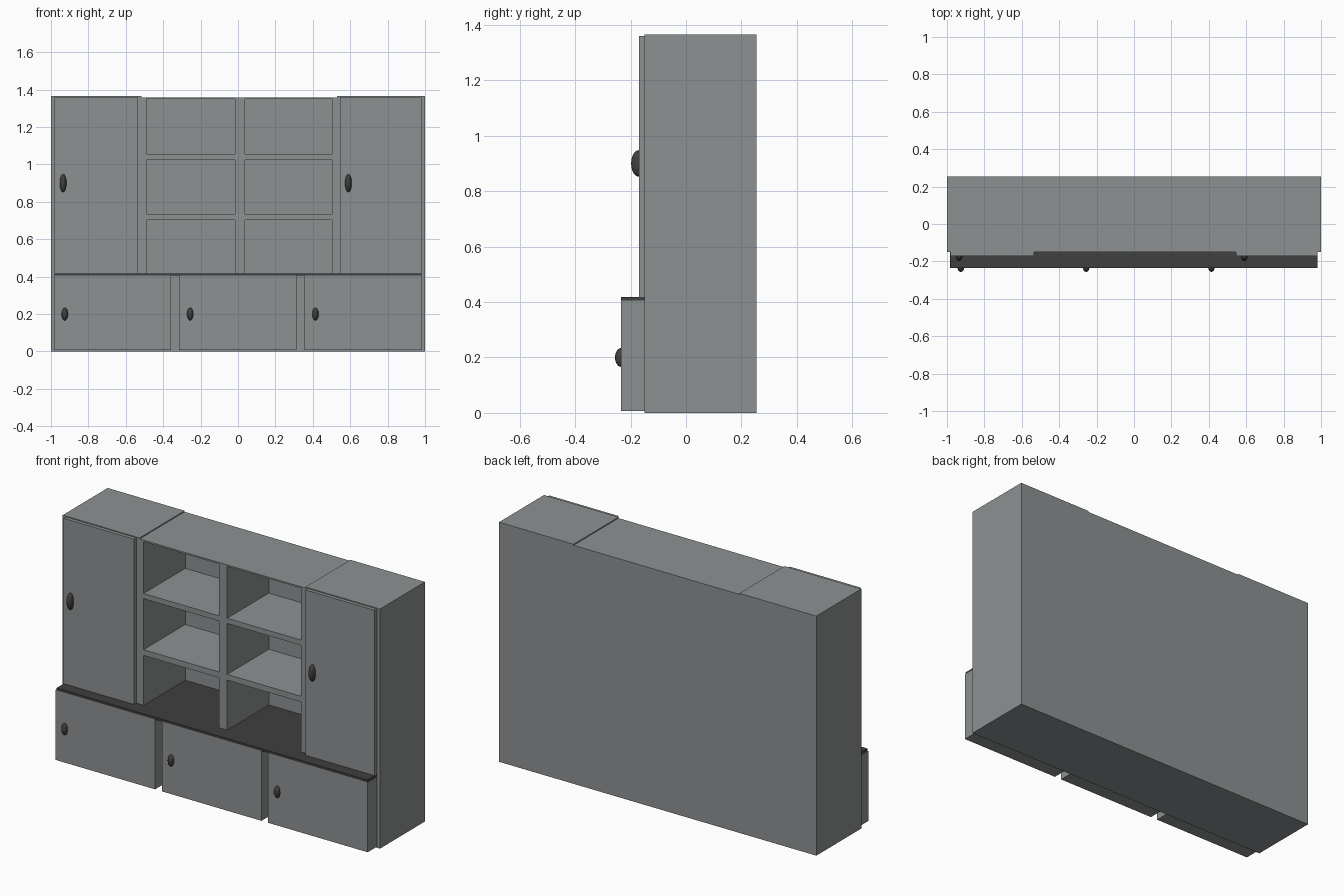
import bpy
import bmesh
from mathutils import Matrix, Vector

cube = bpy.data.objects.get("Cube")
if cube:
    bpy.data.objects.remove(cube, do_unlink=True)


def material(name, colour):
    mat = bpy.data.materials.new(name)
    mat.use_nodes = True
    mat.diffuse_color = colour
    mat.node_tree.nodes["Principled BSDF"].inputs["Base Color"].default_value = colour
    return mat


GREY = material("cool grey", (0.27, 0.285, 0.29, 1))
DARK = material("charcoal", (0.05, 0.05, 0.05, 1))


def finish(name, bm, mat):
    bmesh.ops.recalc_face_normals(bm, faces=bm.faces)
    mesh = bpy.data.meshes.new(name)
    bm.to_mesh(mesh)
    bm.free()
    mesh.materials.append(mat)
    obj = bpy.data.objects.new(name, mesh)
    bpy.context.collection.objects.link(obj)
    return obj


def box(name, x, y, z, mat):
    """Box from (low, high) pairs on each axis."""
    low, high = Vector((x[0], y[0], z[0])), Vector((x[1], y[1], z[1]))
    bm = bmesh.new()
    bmesh.ops.create_cube(bm, size=1, matrix=Matrix.LocRotScale(
        (low + high) / 2, None, high - low))
    return finish(name, bm, mat)


def knob(name, x, y, z, radii):
    bm = bmesh.new()
    bmesh.ops.create_uvsphere(bm, u_segments=20, v_segments=12, radius=1,
                              matrix=Matrix.LocRotScale((x, y, z), None, radii))
    obj = finish(name, bm, DARK)
    obj.data.shade_smooth()


FRONT, BACK = -0.15, 0.255
UPPER_DOOR, LOWER_DOOR = -0.17, -0.235
TOP, MID_TOP, COUNTER = 1.365, 1.359, 0.418

# Carcass: front outline with a slightly lower middle bay, extruded to the back
outline = [(-1, 0), (1, 0), (1, TOP), (0.53, TOP), (0.53, MID_TOP),
           (-0.515, MID_TOP), (-0.515, TOP), (-1, TOP)]
bm = bmesh.new()
face = bm.faces.new([bm.verts.new((x, FRONT, z)) for x, z in outline])
sides = bmesh.ops.extrude_face_region(bm, geom=[face])
bmesh.ops.translate(bm, vec=(0, BACK - FRONT, 0),
                    verts=[v for v in sides["geom"] if isinstance(v, bmesh.types.BMVert)])
if not any(f is face for f in bm.faces):
    bm.faces.new([v for v in face.verts])
carcass = finish("cabinet_carcass", bm, GREY)

# Open cubbies cut into the middle bay
BAYS = [(-0.49, -0.015), (0.037, 0.503)]
ROWS = [(0.405, 0.702), (0.735, 1.025), (1.055, 1.35)]
for bay in BAYS:
    for row in ROWS:
        cutter = box("cubby_cutter", bay, (FRONT - 0.1, 0.225), row, GREY)
        cutter.hide_render = True
        cut = carcass.modifiers.new("cubby", "BOOLEAN")
        cut.operation = "DIFFERENCE"
        cut.solver = "EXACT"
        cut.object = cutter
        bpy.context.view_layer.objects.active = carcass
        bpy.ops.object.modifier_apply(modifier=cut.name)
        bpy.data.objects.remove(cutter, do_unlink=True)

# Dark counter ledge, continued as the floor of the lowest cubbies
box("counter_ledge", (-0.98, 0.98), (LOWER_DOOR, FRONT), (0.405, COUNTER), DARK)
for side, bay in zip(("right", "left"), BAYS):
    box(f"cubby_floor_{side}", bay, (FRONT, 0.225), (0.405, COUNTER), DARK)

# Tall upper doors
for side, x, knob_x in (("right", (-0.98, -0.535), -0.935), ("left", (0.545, 0.98), 0.59)):
    box(f"upper_door_{side}", x, (UPPER_DOOR, FRONT), (COUNTER, 1.36), GREY)
    knob(f"upper_knob_{side}", knob_x, UPPER_DOOR, 0.9, (0.018, 0.028, 0.048))

# Deep lower doors
for side, x in (("right", -0.985), ("middle", -0.315), ("left", 0.355)):
    box(f"lower_door_{side}", (x, x + 0.627), (LOWER_DOOR, FRONT), (0.007, 0.405), GREY)
    knob(f"lower_knob_{side}", x + 0.059, LOWER_DOOR, 0.2, (0.017, 0.021, 0.034))
